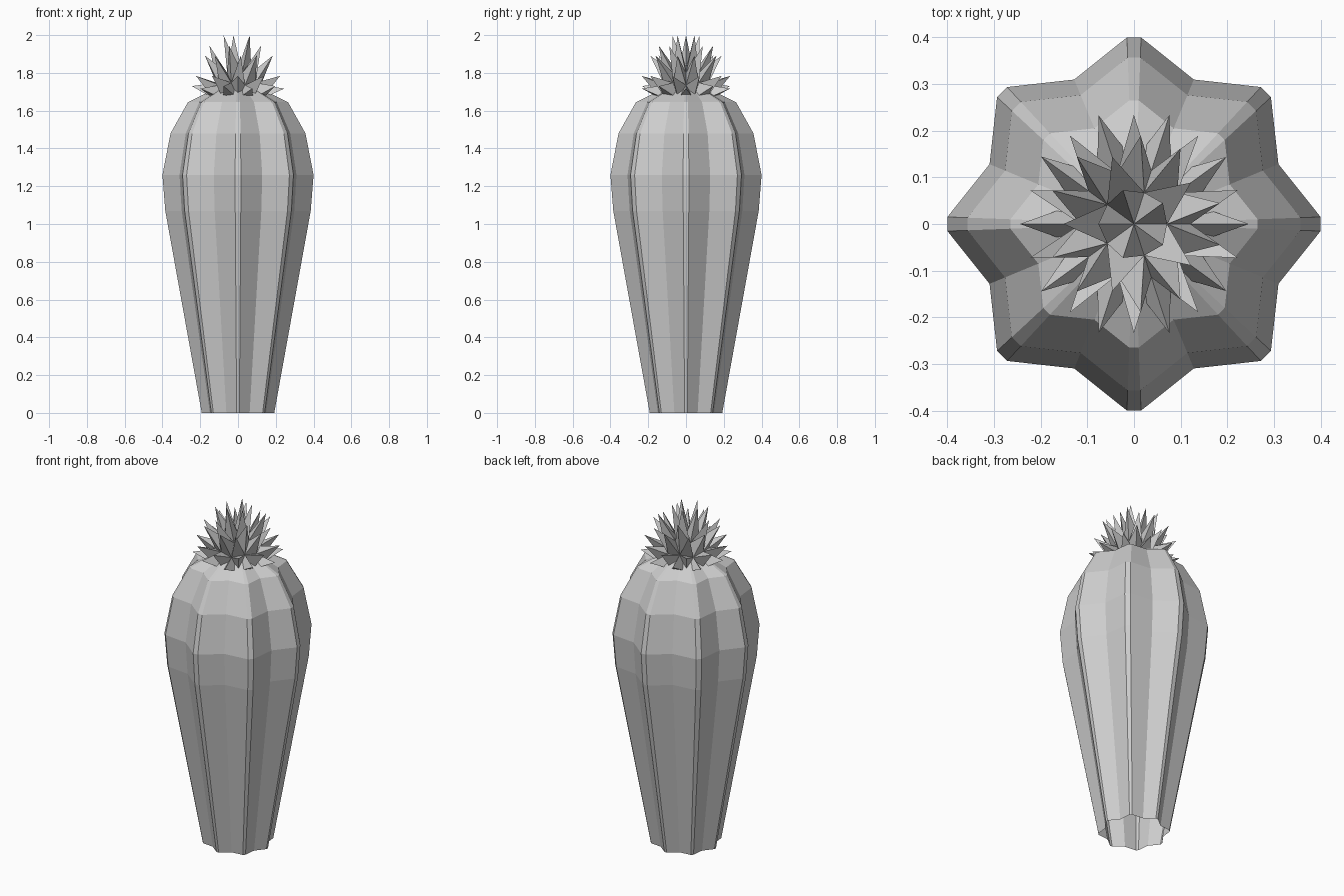
import bpy
import bmesh
from math import cos, sin, pi
from mathutils import Vector

cube = bpy.data.objects.get("Cube")
if cube:
    bpy.data.objects.remove(cube, do_unlink=True)

# One plain grey for everything
grey = bpy.data.materials.new("light grey")
grey.use_nodes = True
color = (0.61, 0.61, 0.61, 1.0)
grey.diffuse_color = color
grey.node_tree.nodes["Principled BSDF"].inputs["Base Color"].default_value = color


def finish(name, bm):
    bmesh.ops.recalc_face_normals(bm, faces=bm.faces)
    mesh = bpy.data.meshes.new(name)
    bm.to_mesh(mesh)
    bm.free()
    mesh.materials.append(grey)
    obj = bpy.data.objects.new(name, mesh)
    bpy.context.collection.objects.link(obj)
    return obj


# Ribbed body: an eight-ribbed star section scaled along a profile, open below
RIBS = 8
PROFILE = [(0.192, 0), (0.385, 1.07), (0.40, 1.26), (0.357, 1.48),
           (0.265, 1.645), (0.08, 1.735)]  # radius, height


def star_section():
    points = []
    for i in range(RIBS):
        a = 2 * pi * i / RIBS
        out, side = Vector((cos(a), sin(a))), Vector((-sin(a), cos(a)))
        points += [out - side * 0.038, out + side * 0.038]
        valley = a + pi / RIBS
        points.append(Vector((cos(valley), sin(valley))) * 0.838)
    return points


bm = bmesh.new()
section = star_section()
rings = [[bm.verts.new((p.x * r, p.y * r, z)) for p in section] for r, z in PROFILE]
n = len(section)
for low, high in zip(rings, rings[1:]):
    for i in range(n):
        j = (i + 1) % n
        bm.faces.new((low[i], low[j], high[j], high[i]))
bm.faces.new(rings[-1])
finish("ribbed_body", bm)

# Spiky flower: upper half of a faceted ball with a spike on every face
bm = bmesh.new()
bmesh.ops.create_icosphere(bm, subdivisions=2, radius=1)
lower = [f for f in bm.faces if f.calc_center_median().z < 0.05]
bmesh.ops.delete(bm, geom=lower, context='FACES')
tips = set(bmesh.ops.poke(bm, faces=bm.faces[:])["verts"])
bmesh.ops.recalc_face_normals(bm, faces=bm.faces)
for v in bm.verts:
    d = v.co.normalized()
    width, height = (0.249, 0.352) if v in tips else (0.135, 0.16)
    v.co = (d.x * width, d.y * width, 1.664 + d.z * height)
finish("spiky_flower", bm)
